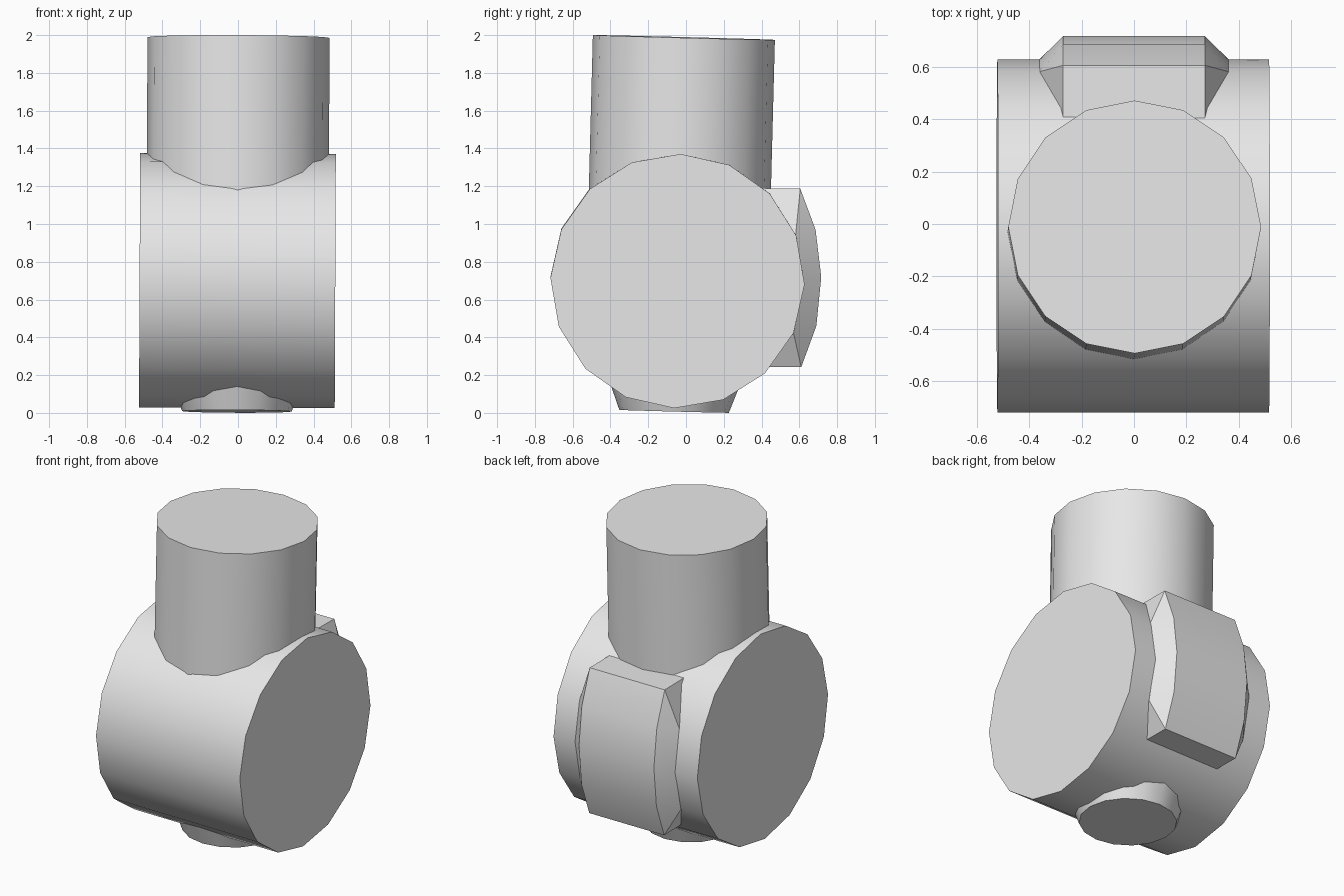
import bpy
import bmesh
import math
from mathutils import Matrix, Vector

cube = bpy.data.objects.get("Cube")
if cube:
    bpy.data.objects.remove(cube, do_unlink=True)

# One plain grey for every part
GREY = (0.8, 0.8, 0.8, 1.0)
grey = bpy.data.materials.new("light_grey")
grey.use_nodes = True
grey.diffuse_color = GREY
grey.node_tree.nodes["Principled BSDF"].inputs["Base Color"].default_value = GREY

# The drum, neck and foot share one slightly tilted frame at the drum centre
BODY = (Matrix.Translation((-0.003, -0.045, 0.70))
        @ Matrix.Rotation(math.radians(0.25), 4, 'Y')
        @ Matrix.Rotation(math.radians(-1.5), 4, 'X'))


def finish(name, bm):
    """Turn a bmesh into a smooth-by-angle object."""
    bmesh.ops.recalc_face_normals(bm, faces=bm.faces[:])
    mesh = bpy.data.meshes.new(name)
    bm.to_mesh(mesh)
    bm.free()
    mesh.materials.append(grey)
    obj = bpy.data.objects.new(name, mesh)
    bpy.context.collection.objects.link(obj)
    bpy.ops.object.select_all(action='DESELECT')
    obj.select_set(True)
    bpy.context.view_layer.objects.active = obj
    bpy.ops.object.shade_smooth_by_angle(angle=math.radians(30))
    return obj


def cylinder(name, low, high, r_low, r_high, turn=Matrix.Identity(4)):
    """Sixteen-sided cylinder or cone from low to high along the local axis."""
    bm = bmesh.new()
    local = turn @ Matrix.Translation((0, 0, (low + high) / 2))
    bmesh.ops.create_cone(bm, cap_ends=True, segments=16, radius1=r_low,
                          radius2=r_high, depth=high - low,
                          matrix=BODY @ local)
    return finish(name, bm)


cylinder("drum", -0.518, 0.518, 0.673, 0.673, Matrix.Rotation(math.pi / 2, 4, 'Y'))
cylinder("neck", 0.30, 1.288, 0.482, 0.482)
cylinder("foot", -0.692, -0.50, 0.29, 0.362)

# Back block: a curved outer face with chamfered flanks sinking into the drum
OUTER = [(0.605, 1.187), (0.686, 0.97), (0.716, 0.72), (0.69, 0.46), (0.61, 0.242)]
FLANK = [(0.58, 0.94), (0.626, 0.685), (0.57, 0.42)]
INNER = [(0.36, 1.19), (0.36, 0.245)]

bm = bmesh.new()
sides = []
for s in (-1, 1):
    outer = [bm.verts.new((s * 0.27, y, z)) for y, z in OUTER]
    flank = [bm.verts.new((s * 0.362, y, z)) for y, z in FLANK]
    inner = [bm.verts.new((s * 0.27, y, z)) for y, z in INNER]
    # Chamfer strip beside the outer face
    bm.faces.new((outer[0], outer[1], flank[0]))
    bm.faces.new((outer[1], outer[2], flank[1], flank[0]))
    bm.faces.new((outer[2], outer[3], flank[2], flank[1]))
    bm.faces.new((outer[3], outer[4], flank[2]))
    # Upper and lower corner triangles, then the buried side
    bm.faces.new((inner[0], outer[0], flank[0]))
    bm.faces.new((inner[1], outer[4], flank[2]))
    bm.faces.new((inner[0], flank[0], flank[1]))
    bm.faces.new((inner[0], flank[1], inner[1]))
    bm.faces.new((inner[1], flank[1], flank[2]))
    sides.append([inner[0]] + outer + [inner[1]])
# Top, outer, bottom and buried faces joining both sides
left, right = sides
for i in range(len(left)):
    j = (i + 1) % len(left)
    bm.faces.new((left[i], left[j], right[j], right[i]))
finish("back_block", bm)
